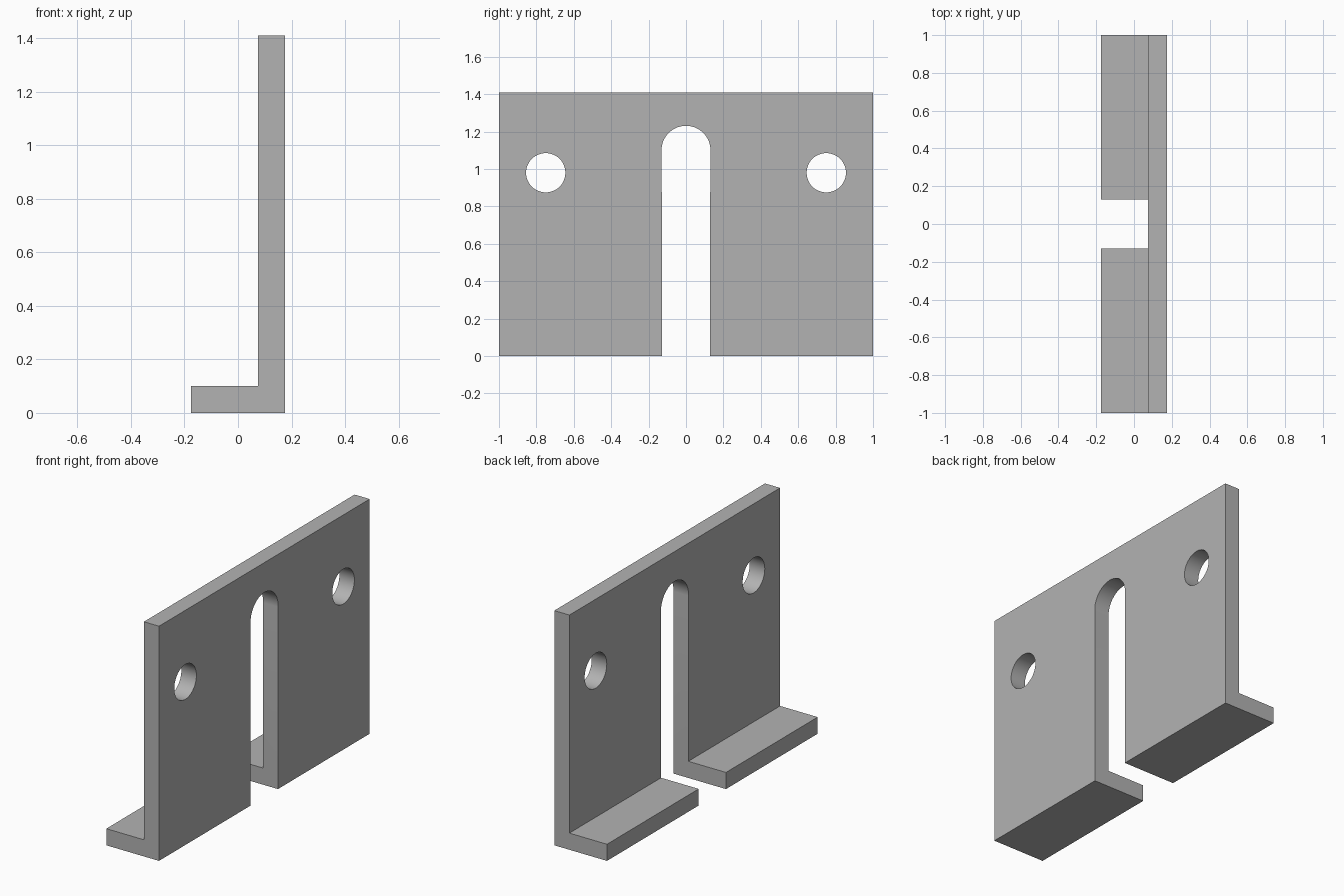
import bpy, bmesh
from math import sin, cos, pi, radians

cube = bpy.data.objects.get("Cube")
if cube:
    bpy.data.objects.remove(cube, do_unlink=True)

# Main dimensions
DEPTH, LENGTH, HEIGHT, THICK = 0.35, 2.0, 1.41, 0.1
SLOT_HALF, SLOT_RADIUS, SLOT_CENTRE = 0.129, 0.131, 1.1
HOLE_Y, HOLE_Z, HOLE_RADIUS = 0.75, 0.98, 0.105

grey = bpy.data.materials.new("plain grey")
grey.use_nodes = True
colour = (0.45, 0.45, 0.45, 1)
grey.diffuse_color = colour
grey.node_tree.nodes["Principled BSDF"].inputs["Base Color"].default_value = colour


def extrude_profile(name, points, offset):
    """Extrude a closed ring of 3D points into a solid."""
    bm = bmesh.new()
    face = bm.faces.new([bm.verts.new(p) for p in points])
    result = bmesh.ops.extrude_face_region(bm, geom=[face])
    verts = [v for v in result["geom"] if isinstance(v, bmesh.types.BMVert)]
    bmesh.ops.translate(bm, verts=verts, vec=offset)
    bmesh.ops.recalc_face_normals(bm, faces=bm.faces)
    mesh = bpy.data.meshes.new(name)
    bm.to_mesh(mesh)
    bm.free()
    mesh.materials.append(grey)
    obj = bpy.data.objects.new(name, mesh)
    bpy.context.collection.objects.link(obj)
    return obj


def arc(y, z, radius, start, end, steps):
    angles = [start + (end - start) * i / steps for i in range(steps + 1)]
    return [(y + radius * cos(a), z + radius * sin(a)) for a in angles]


def cutter(name, outline):
    obj = extrude_profile(name, [(-1, y, z) for y, z in outline], (2, 0, 0))
    obj.hide_render = True
    return obj


# L-shaped bracket: upright plate with a foot flange
front, back = -DEPTH / 2, DEPTH / 2
wall = back - THICK
section = [(front, 0), (back, 0), (back, HEIGHT), (wall, HEIGHT), (wall, THICK), (front, THICK)]
bracket = extrude_profile("bracket", [(x, -LENGTH / 2, z) for x, z in section], (0, LENGTH, 0))

# Round-topped slot and two bolt holes
dip = radians(-8)
slot = [(-SLOT_HALF, -1), (SLOT_HALF, -1)]
slot += arc(0, SLOT_CENTRE, SLOT_RADIUS, dip, pi - dip, 40)
cutters = [cutter("slot_cutter", slot)]
for side in (-1, 1):
    ring = arc(side * HOLE_Y, HOLE_Z, HOLE_RADIUS, 0, 2 * pi, 48)[:-1]
    cutters.append(cutter("hole_cutter", ring))

bpy.ops.object.select_all(action="DESELECT")
bpy.context.view_layer.objects.active = bracket
bracket.select_set(True)
for tool in cutters:
    mod = bracket.modifiers.new(tool.name, "BOOLEAN")
    mod.operation = "DIFFERENCE"
    mod.solver = "EXACT"
    mod.object = tool
    bpy.ops.object.modifier_apply(modifier=mod.name)
    bpy.data.objects.remove(tool, do_unlink=True)

bpy.ops.object.shade_smooth_by_angle(angle=radians(30))
